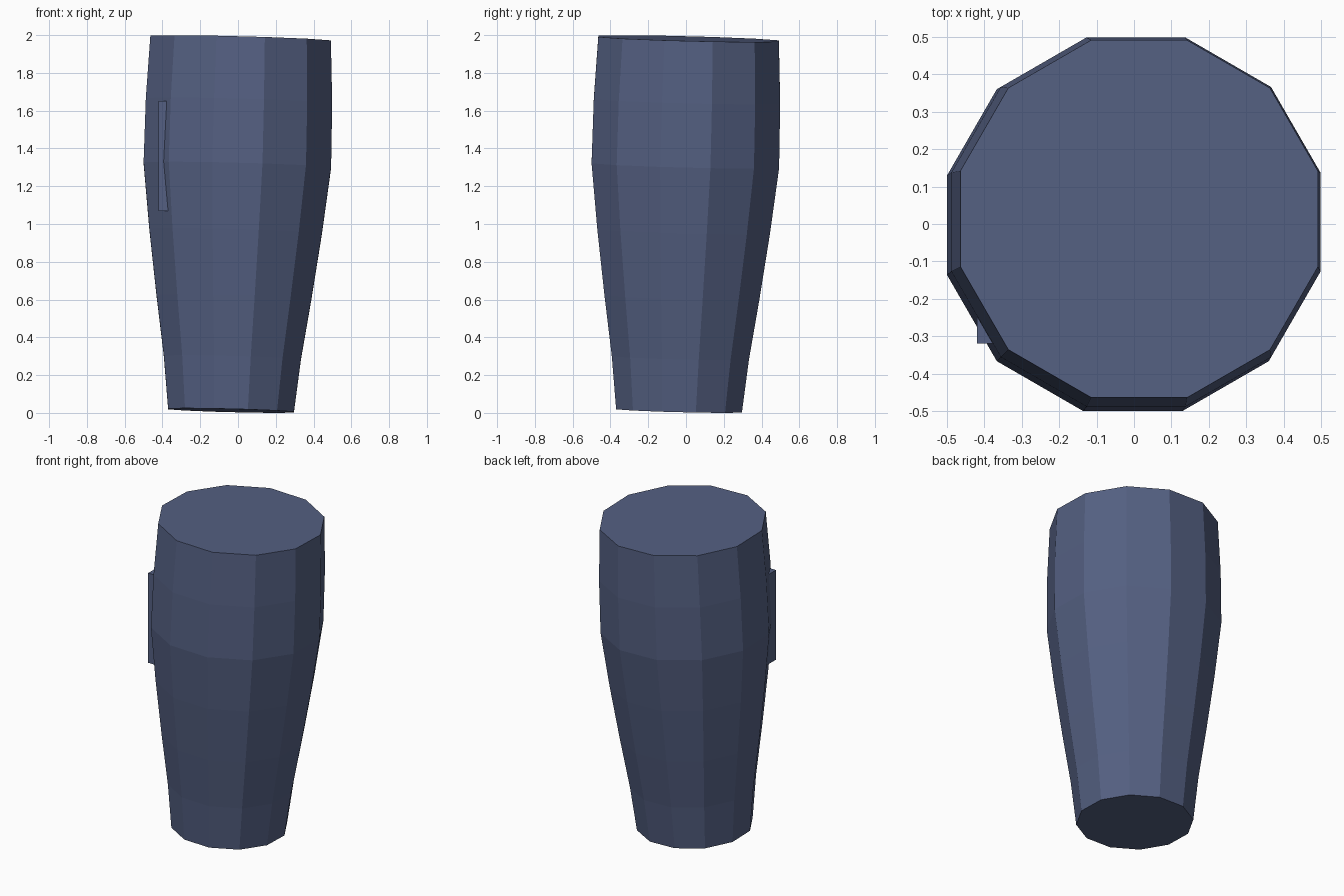
import bpy, bmesh, math
from mathutils import Vector, Matrix

if "Cube" in bpy.data.objects:
    bpy.data.objects.remove(bpy.data.objects["Cube"])

SIDES = 12
# (height along the axis, distance from axis to each flat side)
PROFILE = [(0, .333), (.28, .363), (.60, .410), (.95, .457),
           (1.30, .4965), (1.64, .4935), (1.97, .478)]

blue = bpy.data.materials.new("slate_blue")
blue.diffuse_color = (0.089, 0.117, 0.223, 1)
blue.use_nodes = True
blue.node_tree.nodes["Principled BSDF"].inputs["Base Color"].default_value = blue.diffuse_color


def add_object(name, bm):
    bmesh.ops.recalc_face_normals(bm, faces=bm.faces[:])
    mesh = bpy.data.meshes.new(name)
    bm.to_mesh(mesh)
    bm.free()
    mesh.materials.append(blue)
    obj = bpy.data.objects.new(name, mesh)
    bpy.context.collection.objects.link(obj)
    return obj


# Faceted tapering body, closed at both ends
bm = bmesh.new()
rings = []
for height, apothem in PROFILE:
    r = apothem / math.cos(math.pi / SIDES)
    angles = [(i + .5) * math.tau / SIDES for i in range(SIDES)]
    rings.append([bm.verts.new((r * math.cos(a), r * math.sin(a), height)) for a in angles])
for low, high in zip(rings, rings[1:]):
    for i in range(SIDES):
        j = (i + 1) % SIDES
        bm.faces.new((low[i], low[j], high[j], high[i]))
bm.faces.new(rings[0][::-1])
bm.faces.new(rings[-1])
# Lean the body slightly towards the back right
lean = Vector((0, 0, 1)).rotation_difference(Vector((.0258, .0258, 1)))
bm.transform(Matrix.Translation((-.037, -.037, .0125)) @ lean.to_matrix().to_4x4())
add_object("body", bm)

# Upright block set into the front left side
bm = bmesh.new()
bmesh.ops.create_cube(bm, size=1)
bm.transform(Matrix.Translation((-.37, -.26, 1.36)) @ Matrix.Diagonal((.10, .12, .58, 1)))
add_object("side_block", bm)
